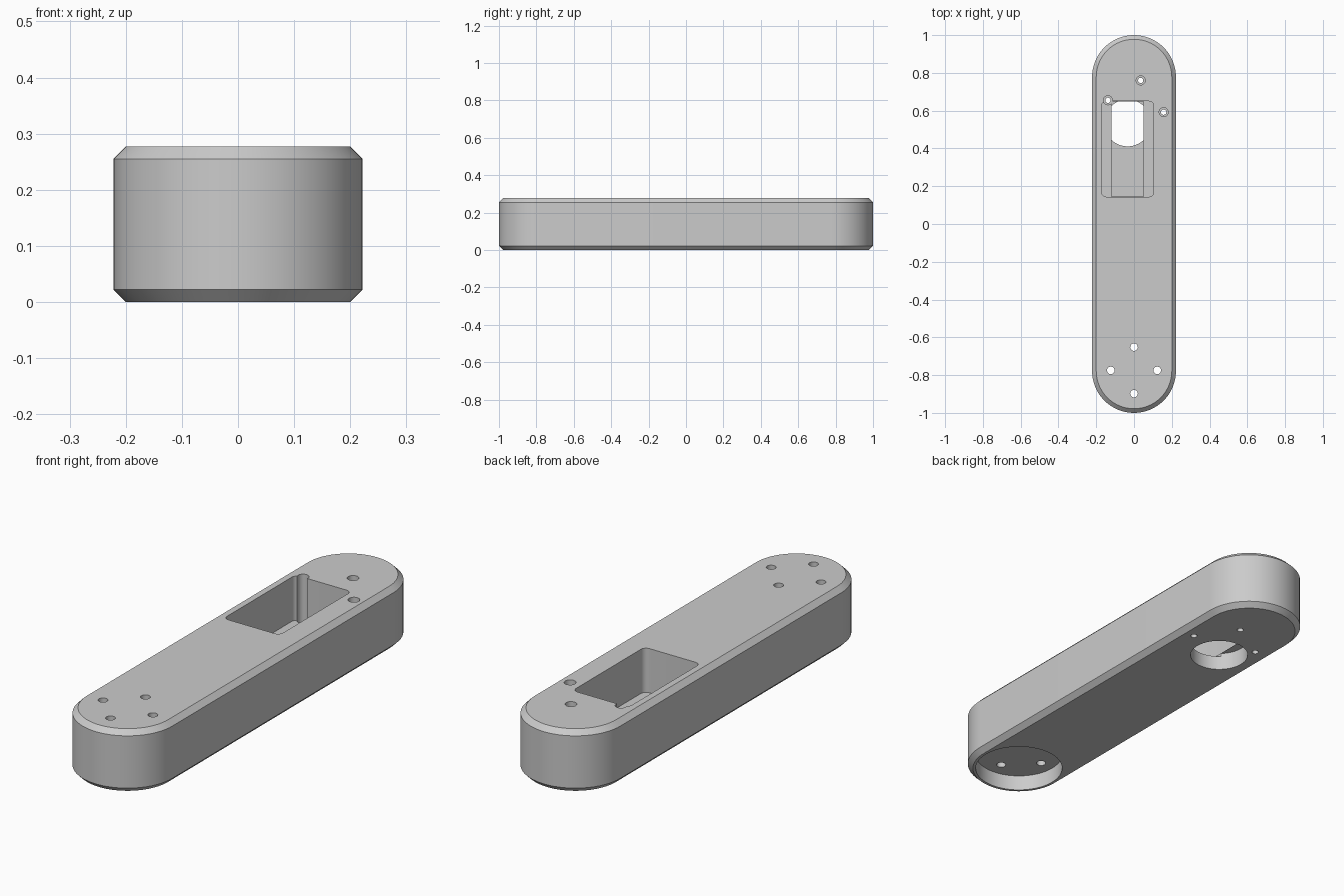
import bpy
import bmesh
from math import sin, cos, pi

HALF_W, HEIGHT, CHAMFER = 0.222, 0.277, 0.022
END_Y = 1.0 - HALF_W

cube = bpy.data.objects.get("Cube")
if cube:
    bpy.data.objects.remove(cube, do_unlink=True)


def rounded_outline(cx, cy, hx, hy, r, steps):
    """Rectangle outline with rounded corners, counter-clockwise."""
    pts = []
    for i, (sx, sy) in enumerate([(1, 1), (-1, 1), (-1, -1), (1, -1)]):
        for k in range(steps + 1):
            a = (i + k / steps) * pi / 2
            p = (cx + sx * (hx - r) + r * cos(a), cy + sy * (hy - r) + r * sin(a))
            if not pts or (p[0] - pts[-1][0]) ** 2 + (p[1] - pts[-1][1]) ** 2 > 1e-10:
                pts.append(p)
    if (pts[0][0] - pts[-1][0]) ** 2 + (pts[0][1] - pts[-1][1]) ** 2 < 1e-10:
        pts.pop()
    return pts


def loft(name, layers):
    """Closed solid from matching outlines stacked at rising heights."""
    bm = bmesh.new()
    rings = [[bm.verts.new((x, y, z)) for x, y in pts] for z, pts in layers]
    n = len(rings[0])
    for low, high in zip(rings, rings[1:]):
        for i in range(n):
            j = (i + 1) % n
            bm.faces.new((low[i], low[j], high[j], high[i]))
    bm.faces.new(rings[0][::-1])
    bm.faces.new(rings[-1])
    bmesh.ops.recalc_face_normals(bm, faces=bm.faces)
    mesh = bpy.data.meshes.new(name)
    bm.to_mesh(mesh)
    bm.free()
    obj = bpy.data.objects.new(name, mesh)
    bpy.context.collection.objects.link(obj)
    return obj


def cut(shape, z0, z1):
    """Subtract a vertical prism from the arm."""
    cutter = loft("cutter", [(z0, shape), (z1, shape)])
    cutter.hide_render = True
    mod = arm.modifiers.new("cut", 'BOOLEAN')
    mod.operation, mod.solver, mod.object = 'DIFFERENCE', 'EXACT', cutter
    bpy.ops.object.modifier_apply(modifier=mod.name)
    bpy.data.objects.remove(cutter, do_unlink=True)


def drill(x, y, r, z0, z1, steps=8):
    cut(rounded_outline(x, y, r, r, r, steps), z0, z1)


# Arm body: long rounded bar with chamfered top and bottom edges
def bar(inset):
    r = HALF_W - inset
    return rounded_outline(0, 0, r, END_Y + r, r, 16)


arm = loft("arm_body", [(0, bar(CHAMFER)), (CHAMFER, bar(0)),
                        (HEIGHT - CHAMFER, bar(0)), (HEIGHT, bar(CHAMFER))])
bpy.context.view_layer.objects.active = arm
arm.select_set(True)

# Rectangular pocket with a shallow channel along its floor
cut(rounded_outline(-0.034, 0.397, 0.138, 0.253, 0.025, 6), 0.08, 0.4)
cut(rounded_outline(-0.034, 0.397, 0.085, 0.2525, 0.001, 1), 0.065, 0.2)

# Round opening through the pocket floor
drill(-0.034, 0.535, 0.124, -0.1, 0.079, 16)

# Counterbored screw holes around the opening
for x, y in [(0.035, 0.76), (-0.138, 0.655), (0.157, 0.592)]:
    drill(x, y, 0.024, 0.06, 0.4)
    drill(x, y, 0.014, -0.1, 0.1)

# Round recess under the front end, with four holes through it
drill(0, -END_Y, 0.188, -0.1, 0.07, 16)
for i in range(4):
    a = i * pi / 2
    drill(0.123 * cos(a), 0.123 * sin(a) - 0.775, 0.02, -0.1, 0.4)

bpy.ops.object.shade_smooth_by_angle(angle=pi / 6)
